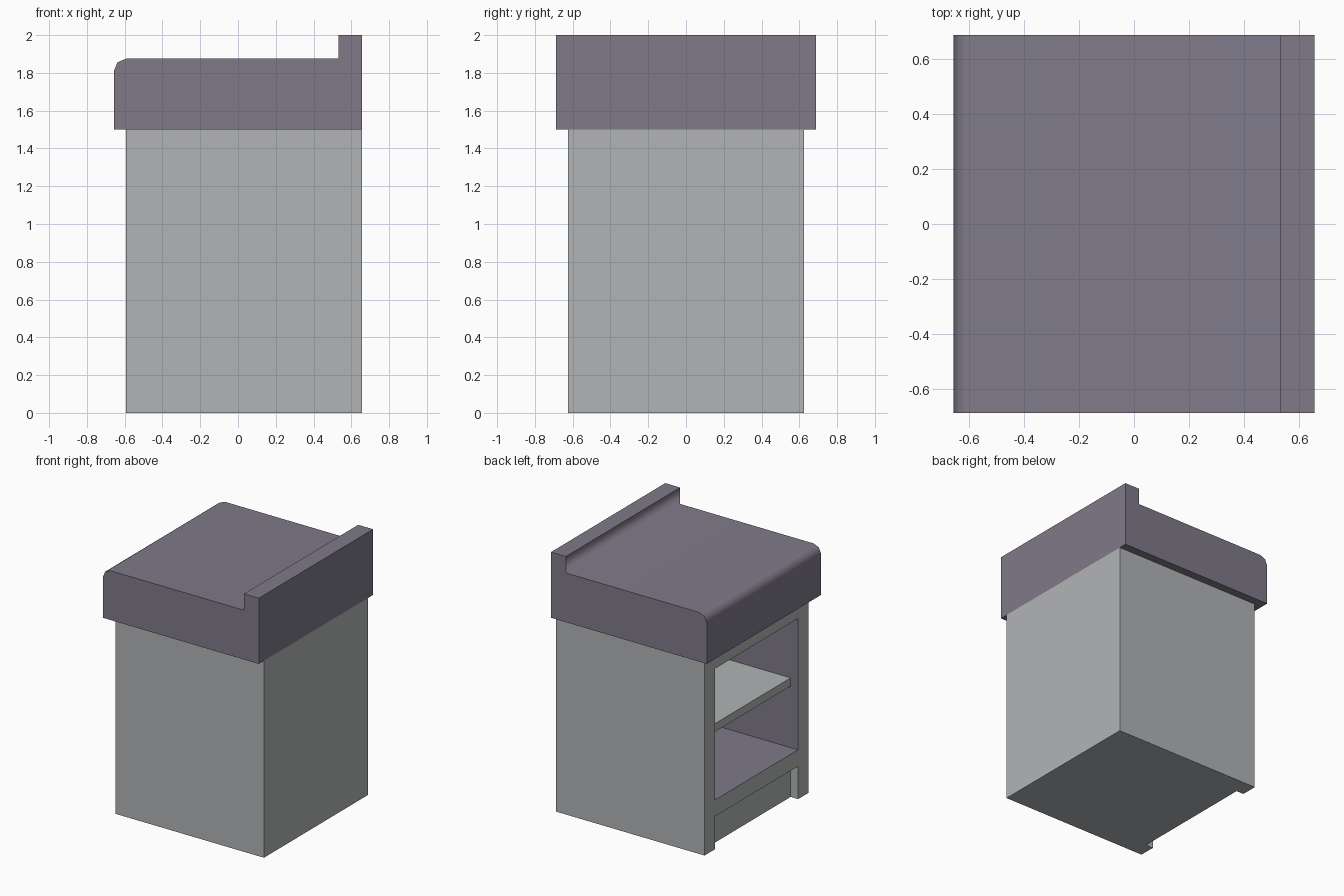
import bpy
import bmesh
from mathutils import Vector

default = bpy.data.objects.get("Cube")
if default:
    bpy.data.objects.remove(default, do_unlink=True)

U = 1 / 16                      # design grid
LEFT, RIGHT = -9.5 * U, 10.5 * U  # cabinet extent in x


def material(name, rgb):
    mat = bpy.data.materials.new(name)
    mat.use_nodes = True
    mat.diffuse_color = (*rgb, 1)
    mat.node_tree.nodes["Principled BSDF"].inputs["Base Color"].default_value = (*rgb, 1)
    return mat


GREY = material("light grey", (0.44, 0.455, 0.46))
PURPLE = material("dusty purple", (0.215, 0.195, 0.25))


def finish(name, bm, mats):
    bmesh.ops.recalc_face_normals(bm, faces=bm.faces)
    mesh = bpy.data.meshes.new(name)
    bm.to_mesh(mesh)
    bm.free()
    for mat in mats:
        mesh.materials.append(mat)
    obj = bpy.data.objects.new(name, mesh)
    bpy.context.collection.objects.link(obj)
    return obj


def box(name, low, high, mats):
    low, high = Vector(low), Vector(high)
    bm = bmesh.new()
    bmesh.ops.create_cube(bm, size=1)
    for v in bm.verts:
        v.co = (low + high) / 2 + v.co * (high - low)
    return finish(name, bm, mats)


def cut(target, low, high):
    cutter = box("cutter", low, high, [])
    cutter.hide_render = True
    mod = target.modifiers.new("cut", "BOOLEAN")
    mod.operation = "DIFFERENCE"
    mod.solver = "EXACT"
    mod.object = cutter
    bpy.context.view_layer.objects.active = target
    bpy.ops.object.modifier_apply(modifier=mod.name)
    bpy.data.objects.remove(cutter, do_unlink=True)


# Cabinet body with an open compartment and a toe recess on the -x side
body = box("cabinet_body", (LEFT, -10 * U, 0), (RIGHT, 10 * U, 24 * U), [GREY, PURPLE])
cut(body, (LEFT - U, -8 * U, 6 * U), (RIGHT - 2 * U, 8 * U, 22 * U))
cut(body, (LEFT - U, -8 * U, -U), (LEFT + U, 8 * U, 4 * U))

# Compartment lining is purple, everything else grey
e = 0.01
for face in body.data.polygons:
    x, y, z = face.center
    lining = (LEFT + e < x < RIGHT - 2 * U + e and abs(y) < 8 * U + e
              and 6 * U - e < z < 22 * U + e)
    face.material_index = int(lining)

# Shelf, set back slightly from the opening
box("shelf", (LEFT + U, -8 * U, 13.5 * U), (RIGHT - 2 * U, 8 * U, 14.5 * U), [GREY])

# Countertop: profile with a rounded edge and an upstand, extruded along y
profile = [(-10.5, 24), (-10.5, 29), (-10.2, 29.7), (-9.5, 30),
           (8.5, 30), (8.5, 32), (10.5, 32), (10.5, 24)]
bm = bmesh.new()
end = bm.faces.new([bm.verts.new((x * U, -11 * U, z * U)) for x, z in profile])
extruded = bmesh.ops.extrude_face_region(bm, geom=[end])
bmesh.ops.translate(bm, vec=(0, 22 * U, 0),
                    verts=[g for g in extruded["geom"] if isinstance(g, bmesh.types.BMVert)])
bmesh.ops.recalc_face_normals(bm, faces=bm.faces)

# Smooth along the rounded edge and the inner corner, sharp elsewhere
for face in bm.faces:
    face.smooth = True
for edge in bm.edges:
    a, b = (v.co for v in edge.verts)
    along_y = abs(a.y - b.y) > U
    soft = along_y and 28 * U < a.z < 31 * U
    edge.smooth = soft
top = finish("countertop", bm, [PURPLE])
weighted = top.modifiers.new("weighted normals", "WEIGHTED_NORMAL")
weighted.keep_sharp = True
